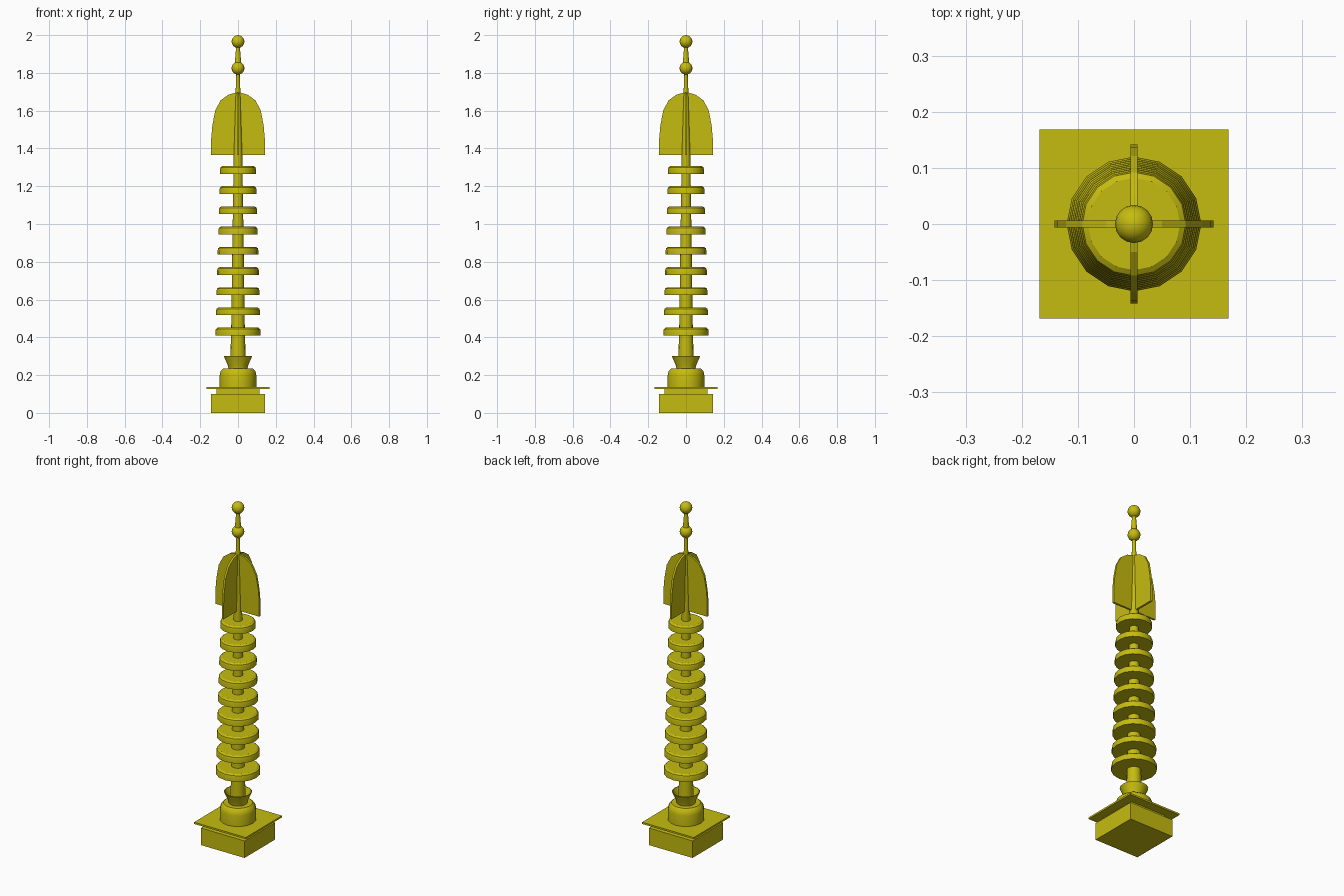
import bpy, bmesh, math

cube = bpy.data.objects.get("Cube")
if cube:
    bpy.data.objects.remove(cube, do_unlink=True)

gold = bpy.data.materials.new("yellow_gold")
gold.use_nodes = True
colour = (0.56, 0.50, 0.005, 1)
gold.diffuse_color = colour
gold.node_tree.nodes["Principled BSDF"].inputs["Base Color"].default_value = colour


def finish(name, bm, smooth=False):
    bmesh.ops.recalc_face_normals(bm, faces=bm.faces)
    mesh = bpy.data.meshes.new(name)
    bm.to_mesh(mesh)
    bm.free()
    mesh.materials.append(gold)
    obj = bpy.data.objects.new(name, mesh)
    bpy.context.collection.objects.link(obj)
    if smooth:
        bpy.ops.object.select_all(action='DESELECT')
        obj.select_set(True)
        bpy.context.view_layer.objects.active = obj
        bpy.ops.object.shade_smooth_by_angle(angle=math.radians(35))
    return obj


def slab(name, half, z0, z1):
    bm = bmesh.new()
    bmesh.ops.create_cube(bm, size=1)
    for v in bm.verts:
        v.co = (v.co.x * 2 * half, v.co.y * 2 * half, z0 + (v.co.z + 0.5) * (z1 - z0))
    return finish(name, bm)


def lathe(name, profile, sides=16, closed=False):
    """Revolve (radius, height) points; ends are capped unless the profile is closed."""
    bm = bmesh.new()
    rings = []
    for r, z in profile:
        rings.append([bm.verts.new((r * math.cos(2 * math.pi * i / sides),
                                    r * math.sin(2 * math.pi * i / sides), z))
                      for i in range(sides)])
    pairs = list(zip(rings, rings[1:]))
    if closed:
        pairs.append((rings[-1], rings[0]))
    else:
        bm.faces.new(rings[0])
        bm.faces.new(rings[-1])
    for a, b in pairs:
        for i in range(sides):
            j = (i + 1) % sides
            bm.faces.new((a[i], a[j], b[j], b[i]))
    return finish(name, bm, True)


# Square pedestal with its overhanging plate
slab("pedestal", 0.142, 0, 0.1)
slab("pedestal_neck", 0.115, 0.1, 0.127)
slab("pedestal_plate", 0.168, 0.127, 0.137)

# Inverted bowl and open flared cup
lathe("bowl", [(0.097, 0.137), (0.097, 0.2), (0.092, 0.222), (0.078, 0.235)])
lathe("flared_cup", [(0.05, 0.235), (0.055, 0.255), (0.075, 0.3),
                     (0.071, 0.3), (0.05, 0.26), (0.04, 0.235)], closed=True)

# Tapering central pole
lathe("pole", [(0.042, 0.235), (0.036, 0.45), (0.026, 1.15), (0.022, 1.4),
               (0.013, 1.69), (0.009, 1.8)])

# Nine stacked discs, shrinking upward
for k in range(9):
    r = 0.12 - 0.0031 * k
    z = 0.41 + 0.107 * k
    lathe(f"disc_{k + 1}", [(r, z), (r, z + 0.022), (r - 0.003, z + 0.034),
                            (r - 0.013, z + 0.041)])

# Four upright fins around the pole
outline = [(0, 1.365), (0.142, 1.365), (0.142, 1.45), (0.136, 1.52), (0.121, 1.6),
           (0.092, 1.655), (0.05, 1.685), (0.012, 1.696), (0, 1.696)]
for k, side in enumerate(("left", "back", "right", "front")):
    bm = bmesh.new()
    face = bm.faces.new([bm.verts.new((x, -0.006, z)) for x, z in outline])
    move = bmesh.ops.extrude_face_region(bm, geom=[face])["geom"]
    bmesh.ops.translate(bm, vec=(0, 0.012, 0),
                        verts=[g for g in move if isinstance(g, bmesh.types.BMVert)])
    finish(f"{side}_fin", bm).rotation_euler.z = k * math.pi / 2

# Finial with two balls
lathe("finial_stem", [(0.018, 1.84), (0.009, 1.95)])
for name, z in (("lower_ball", 1.825), ("top_ball", 1.966)):
    bm = bmesh.new()
    bmesh.ops.create_uvsphere(bm, u_segments=16, v_segments=10, radius=0.034)
    bmesh.ops.translate(bm, vec=(0, 0, z), verts=bm.verts)
    finish(name, bm, True)
